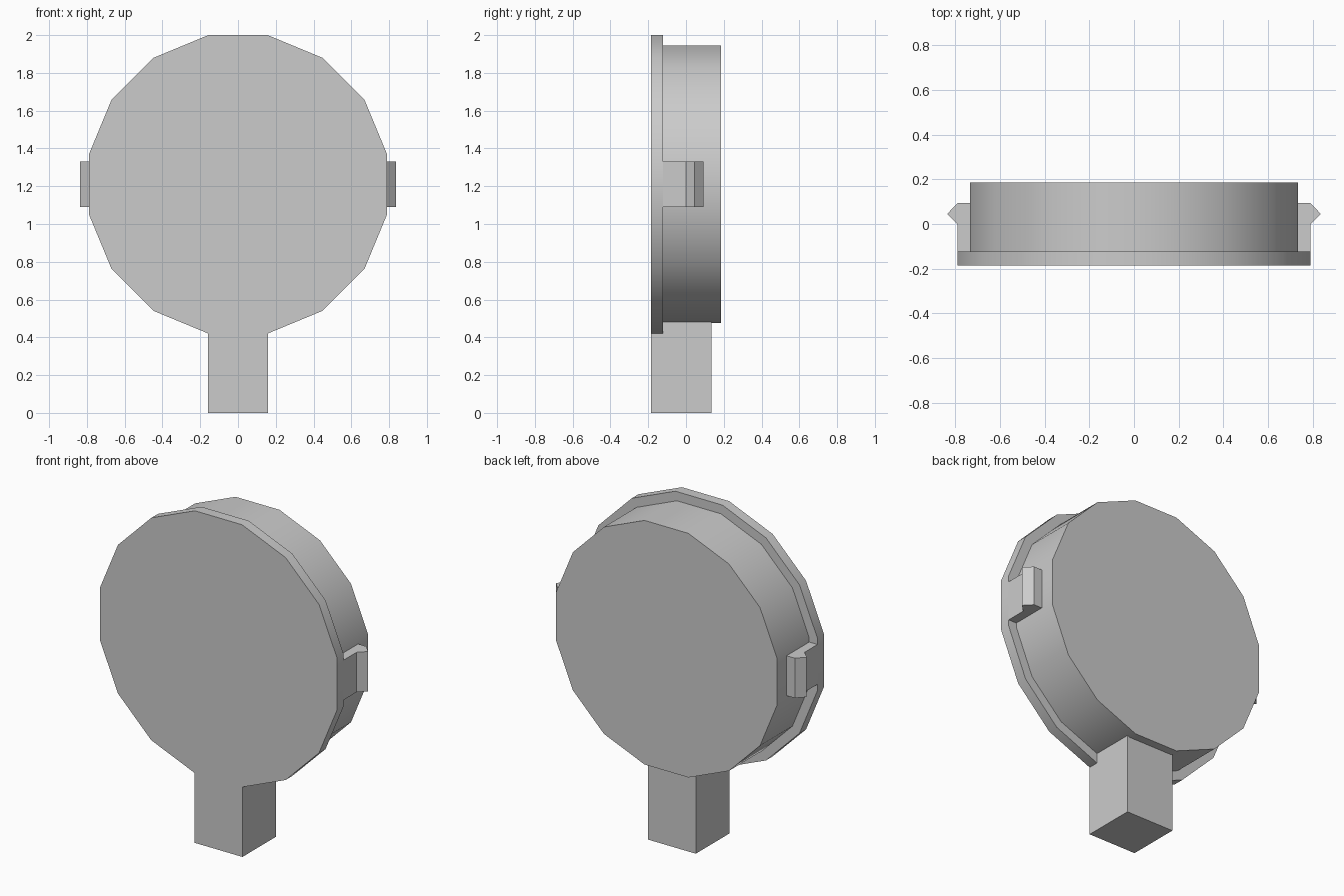
import bpy, bmesh, math
from mathutils import Matrix

if "Cube" in bpy.data.objects:
    bpy.data.objects.remove(bpy.data.objects["Cube"])

grey = bpy.data.materials.new("plain_grey")
grey.use_nodes = True
colour = (0.6, 0.6, 0.6, 1)
grey.diffuse_color = colour
grey.node_tree.nodes["Principled BSDF"].inputs["Base Color"].default_value = colour

CENTRE_Z = 1.21
FRONT, FLANGE_BACK, BACK = -0.186, -0.123, 0.186
FLANGE, DRUM = 0.79, 0.735   # half widths across flats


def finish(name, bm, smooth=False):
    bmesh.ops.recalc_face_normals(bm, faces=bm.faces)
    mesh = bpy.data.meshes.new(name)
    bm.to_mesh(mesh)
    bm.free()
    mesh.materials.append(grey)
    obj = bpy.data.objects.new(name, mesh)
    bpy.context.collection.objects.link(obj)
    if smooth:
        bpy.ops.object.select_all(action='DESELECT')
        obj.select_set(True)
        bpy.context.view_layer.objects.active = obj
        bpy.ops.object.shade_smooth_by_angle(angle=math.radians(30))
    return obj


def disc(name, half_width, y0, y1, sides=16):
    """Sixteen-sided disc along y with flats at the top and sides."""
    bm = bmesh.new()
    r = half_width / math.cos(math.pi / sides)
    bmesh.ops.create_cone(bm, cap_ends=True, segments=sides,
                          radius1=r, radius2=r, depth=y1 - y0)
    place = (Matrix.Translation((0, (y0 + y1) / 2, CENTRE_Z))
             @ Matrix.Rotation(math.pi / 2, 4, 'X')
             @ Matrix.Rotation(math.pi / sides, 4, 'Z'))
    bm.transform(place)
    return finish(name, bm, smooth=True)


def prism(name, outline, z0, z1):
    """Extrude an xy outline upward."""
    bm = bmesh.new()
    face = bm.faces.new([bm.verts.new((x, y, z0)) for x, y in outline])
    top = bmesh.ops.extrude_face_region(bm, geom=[face])["geom"]
    bmesh.ops.translate(bm, vec=(0, 0, z1 - z0),
                        verts=[v for v in top if isinstance(v, bmesh.types.BMVert)])
    return finish(name, bm)


# Round body
disc("front_flange", FLANGE, FRONT, FLANGE_BACK)
disc("rear_drum", DRUM, FLANGE_BACK, BACK)

# Square stem, flush with the front
w = 0.16
prism("stem", [(-w, FRONT), (w, FRONT), (w, 0.135), (-w, 0.135)], 0, 0.49)

# Side clips with a pointed catch
clip = [(DRUM - 0.02, FLANGE_BACK), (FLANGE, FLANGE_BACK), (FLANGE, 0),
        (0.836, 0.045), (FLANGE, 0.093), (DRUM - 0.02, 0.093)]
for side, s in (("left", 1), ("right", -1)):
    prism(side + "_clip", [(s * x, y) for x, y in clip], 1.09, 1.33)
